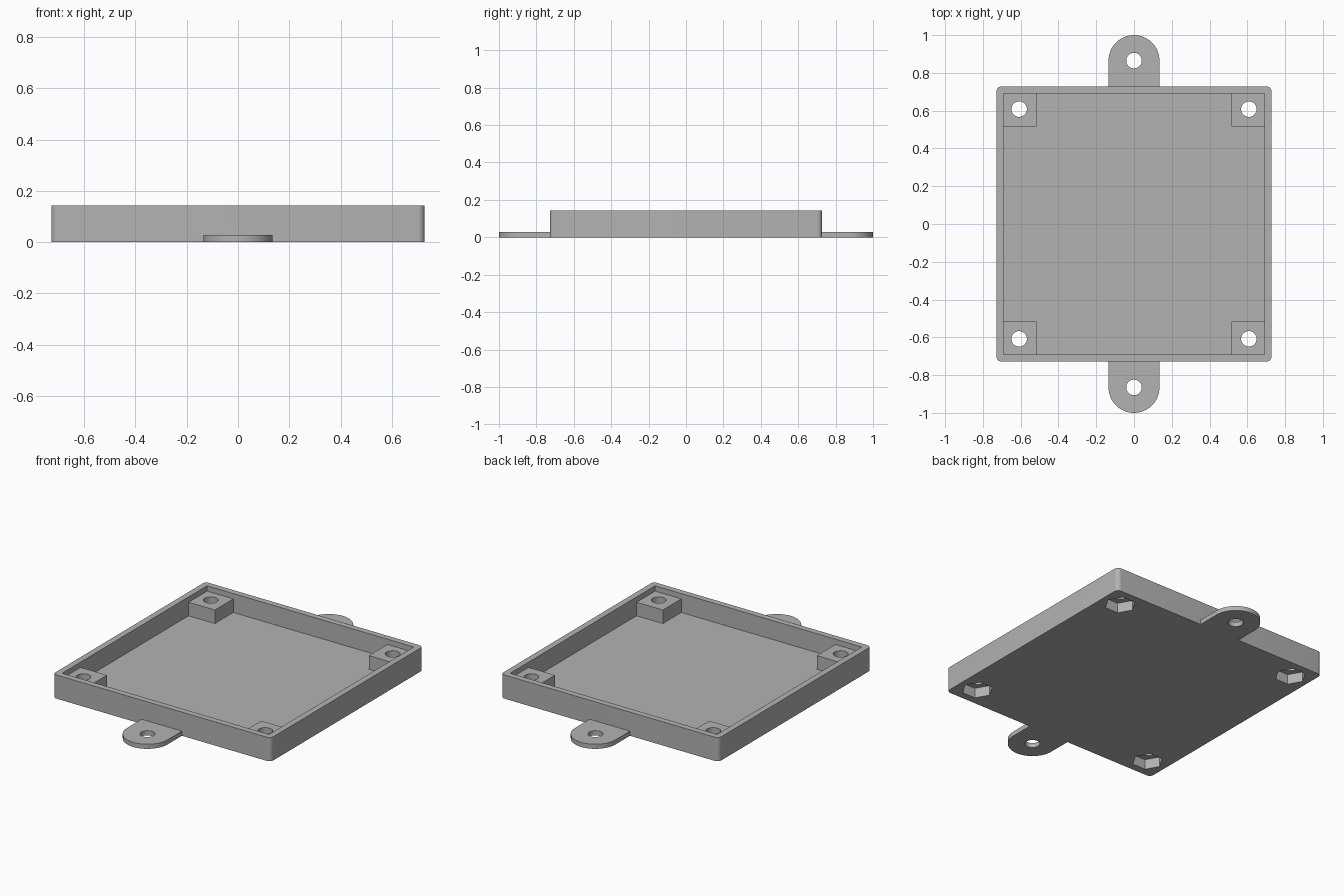
import bpy
import bmesh
from math import cos, sin, pi

if "Cube" in bpy.data.objects:
    bpy.data.objects.remove(bpy.data.objects["Cube"], do_unlink=True)

HALF, WALL = 0.728, 0.037        # tray half width and wall thickness
HEIGHT, FLOOR = 0.143, 0.029
INNER = HALF - WALL
POST_IN, POST_TOP = 0.515, 0.111  # inner edge and top of the corner posts
HOLE_AT, HOLE_R = 0.608, 0.041
TAB_AT, TAB_R, TAB_TOP = 0.865, 0.135, 0.028
NUT_R, NUT_DEPTH = 0.086, 0.06

grey = bpy.data.materials.new("plain grey")
grey.use_nodes = True
colour = (0.45, 0.45, 0.45, 1)
grey.diffuse_color = colour
grey.node_tree.nodes["Principled BSDF"].inputs["Base Color"].default_value = colour


def arc(cx, cy, r, start, end, steps):
    return [(cx + r * cos(start + (end - start) * i / steps),
             cy + r * sin(start + (end - start) * i / steps))
            for i in range(steps + 1)]


def ngon(cx, cy, r, sides):
    return arc(cx, cy, r, 0, 2 * pi, sides)[:-1]


def rect(x0, x1, y0, y1):
    return [(x0, y0), (x1, y0), (x1, y1), (x0, y1)]


def prism(name, outline, z0, z1):
    """Upright solid from a flat outline."""
    bm = bmesh.new()
    face = bm.faces.new([bm.verts.new((x, y, z0)) for x, y in outline])
    top = bmesh.ops.extrude_face_region(bm, geom=[face])["geom"]
    bmesh.ops.translate(bm, vec=(0, 0, z1 - z0),
                        verts=[v for v in top if isinstance(v, bmesh.types.BMVert)])
    bmesh.ops.recalc_face_normals(bm, faces=bm.faces)
    mesh = bpy.data.meshes.new(name)
    bm.to_mesh(mesh)
    bm.free()
    mesh.materials.append(grey)
    obj = bpy.data.objects.new(name, mesh)
    bpy.context.collection.objects.link(obj)
    return obj


def combine(target, tool, operation):
    """Join or cut with a helper solid, then discard the helper."""
    tool.hide_render = True
    mod = target.modifiers.new(tool.name, 'BOOLEAN')
    mod.operation, mod.solver, mod.object = operation, 'EXACT', tool
    bpy.context.view_layer.objects.active = target
    bpy.ops.object.modifier_apply(modifier=mod.name)
    bpy.data.objects.remove(tool, do_unlink=True)


# Tray with rounded upright corners
R = 0.026
corners = [(1, 1), (-1, 1), (-1, -1), (1, -1)]
outline = []
for i, (sx, sy) in enumerate(corners):
    outline += arc(sx * (HALF - R), sy * (HALF - R), R, i * pi / 2, (i + 1) * pi / 2, 8)
tray = prism("mounting_tray", outline, 0, HEIGHT)
combine(tray, prism("cavity", rect(-INNER, INNER, -INNER, INNER), FLOOR, HEIGHT + 0.1), 'DIFFERENCE')

# Corner posts, sunk slightly into the floor and walls
far = INNER + 0.01
for sx, sy in corners:
    xs, ys = sorted((sx * POST_IN, sx * far)), sorted((sy * POST_IN, sy * far))
    combine(tray, prism("corner_post", rect(*xs, *ys), FLOOR - 0.01, POST_TOP), 'UNION')

# Round-ended mounting tabs at front and back
for s in (1, -1):
    root = s * (HALF - 0.015)
    shape = arc(0, s * TAB_AT, TAB_R, 0, s * pi, 32) + [(-TAB_R, root), (TAB_R, root)]
    combine(tray, prism("mounting_tab", shape, 0, TAB_TOP), 'UNION')
    combine(tray, prism("tab_hole", ngon(0, s * TAB_AT, HOLE_R, 32), -0.1, 0.1), 'DIFFERENCE')

# Screw holes and hexagonal nut pockets under the posts
for sx, sy in corners:
    x, y = sx * HOLE_AT, sy * HOLE_AT
    combine(tray, prism("nut_pocket", ngon(x, y, NUT_R, 6), -0.1, NUT_DEPTH), 'DIFFERENCE')
    combine(tray, prism("screw_hole", ngon(x, y, HOLE_R, 32), -0.1, 0.3), 'DIFFERENCE')

# Smooth the curved sides, keep the edges crisp
bpy.ops.object.select_all(action='DESELECT')
tray.select_set(True)
bpy.context.view_layer.objects.active = tray
bpy.ops.object.shade_smooth_by_angle(angle=pi / 6)
